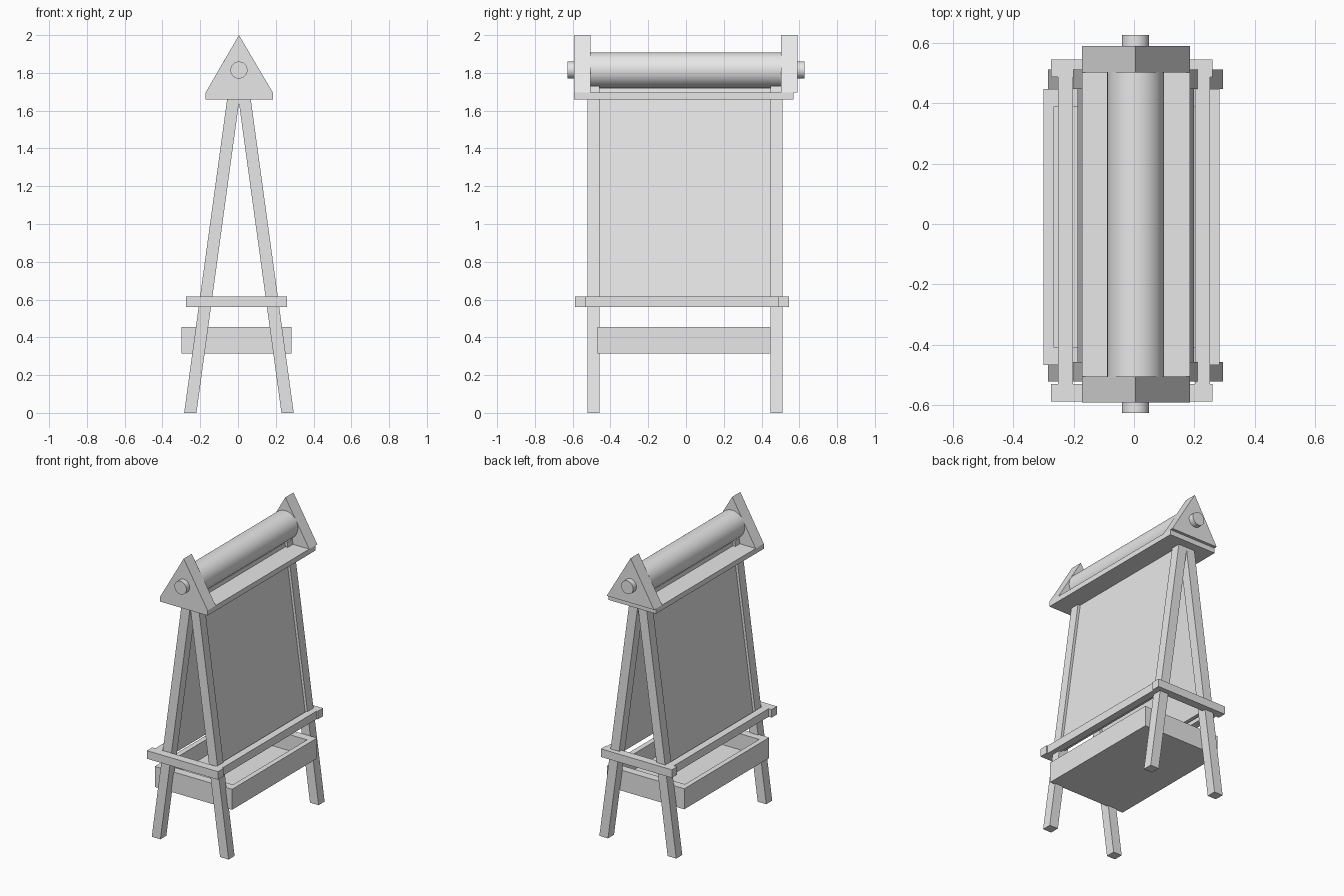
import bpy, bmesh

if "Cube" in bpy.data.objects:
    bpy.data.objects.remove(bpy.data.objects["Cube"])

grey = bpy.data.materials.new("plain grey")
grey.use_nodes = True
grey.diffuse_color = (0.8, 0.8, 0.8, 1)
grey.node_tree.nodes["Principled BSDF"].inputs["Base Color"].default_value = (0.8, 0.8, 0.8, 1)


def prism(name, profile, y0, y1):
    """Extrude an x-z profile from y0 to y1."""
    bm = bmesh.new()
    face = bm.faces.new([bm.verts.new((x, y0, z)) for x, z in profile])
    moved = bmesh.ops.extrude_face_region(bm, geom=[face])["geom"]
    bmesh.ops.translate(bm, vec=(0, y1 - y0, 0),
                        verts=[v for v in moved if isinstance(v, bmesh.types.BMVert)])
    bmesh.ops.recalc_face_normals(bm, faces=bm.faces)
    mesh = bpy.data.meshes.new(name)
    bm.to_mesh(mesh)
    bm.free()
    mesh.materials.append(grey)
    ob = bpy.data.objects.new(name, mesh)
    bpy.context.collection.objects.link(ob)
    return ob


def box(name, x0, x1, y0, y1, z0, z1):
    return prism(name, [(x0, z0), (x1, z0), (x1, z1), (x0, z1)], y0, y1)


def cylinder(name, radius, y0, y1):
    bpy.ops.mesh.primitive_cylinder_add(
        vertices=48, radius=radius, depth=y1 - y0,
        location=(CX, (y0 + y1) / 2, 1.815), rotation=(1.570796, 0, 0))
    ob = bpy.context.object
    ob.name = name
    ob.data.materials.append(grey)
    bpy.ops.object.shade_smooth_by_angle()


CX = 0.005
SLOPE = 0.137          # inward lean per unit of height
FOOT = 0.29            # outer foot distance from the centre line


def leaning(side, inset, thick, z0, z1):
    """Slanted profile lying parallel to the legs."""
    outer = lambda z: FOOT - inset - SLOPE * z
    pts = [(outer(z0), z0), (outer(z0) - thick, z0),
           (outer(z1) - thick, z1), (outer(z1), z1)]
    return [(CX + side * x, z) for x, z in pts]


# Legs, boards and long rails on both leaning sides
for label, side in (("left", 1), ("right", -1)):
    for end, y0, y1 in (("front", -0.522, -0.458), ("back", 0.447, 0.512)):
        prism(f"{end}_{label}_leg", leaning(side, 0, 0.065, 0, 1.73), y0, y1)
    prism(f"{label}_board", leaning(side, 0.018, 0.025, 0.575, 1.72), -0.46, 0.449)
    xs = sorted((side * 0.202, side * 0.252))
    box(f"{label}_rail", xs[0], xs[1], -0.53, 0.49, 0.56, 0.615)

# Cross rails at both ends
box("front_rail", -0.275, 0.26, -0.588, -0.53, 0.56, 0.615)
box("back_rail", -0.275, 0.26, 0.488, 0.545, 0.56, 0.615)

# Open storage tray
box("tray_floor", -0.30, 0.283, -0.468, 0.447, 0.315, 0.345)
box("tray_right_wall", -0.30, -0.265, -0.468, 0.447, 0.345, 0.455)
box("tray_left_wall", 0.248, 0.283, -0.468, 0.447, 0.345, 0.455)
box("tray_front_wall", -0.265, 0.248, -0.468, -0.41, 0.345, 0.455)
box("tray_back_wall", -0.265, 0.248, 0.39, 0.447, 0.345, 0.455)

# Top shelf with triangular roll holders
box("top_shelf", -0.172, 0.185, -0.592, 0.57, 1.66, 1.695)
triangle = [(-0.172, 1.695), (0.185, 1.695), (CX, 2.0)]
prism("front_roll_holder", triangle, -0.592, -0.505)
prism("back_roll_holder", triangle, 0.503, 0.59)

# Paper roll and its rod
cylinder("paper_roll", 0.094, -0.506, 0.504)
cylinder("roll_rod", 0.045, -0.627, 0.627)
